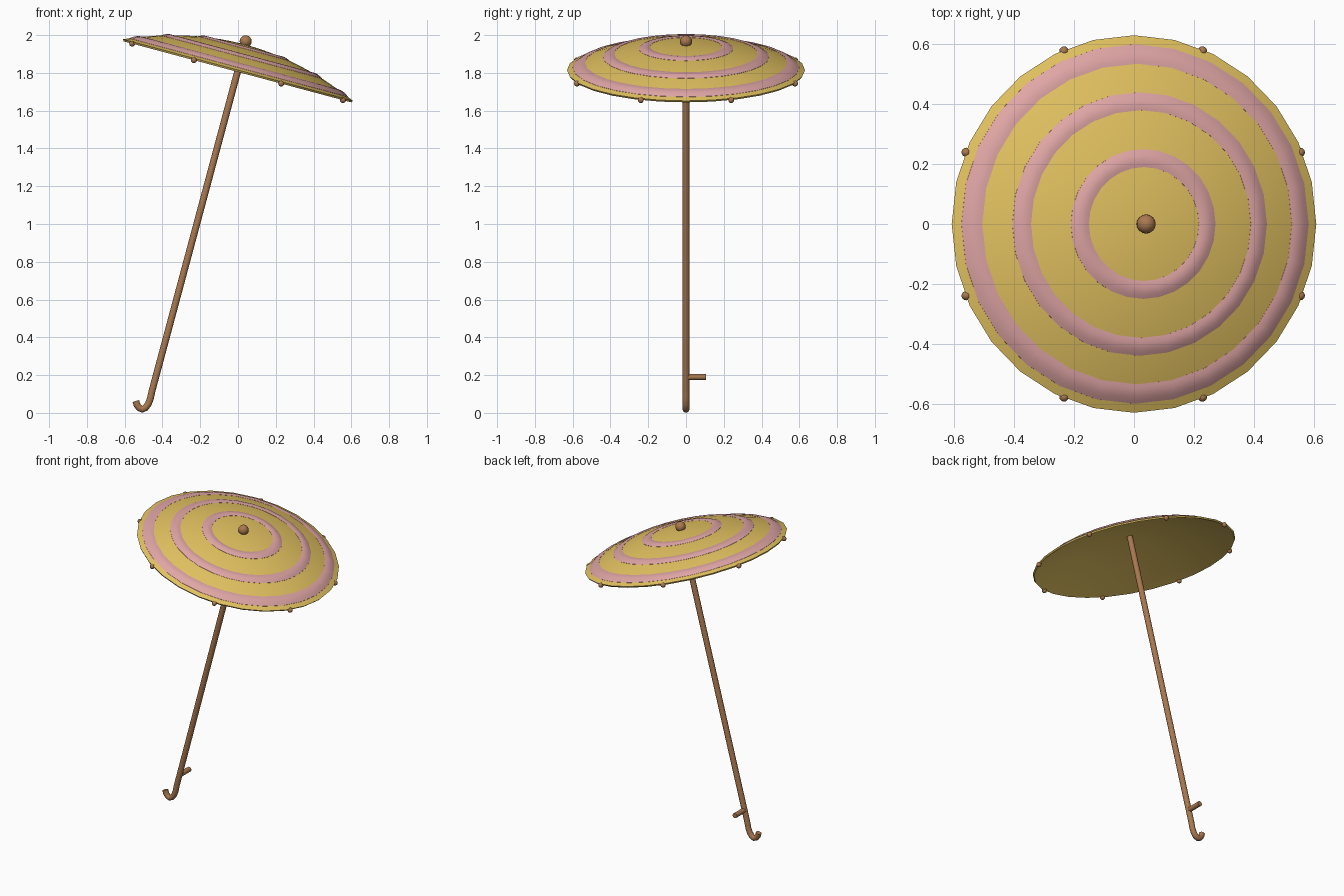
import bpy, bmesh
from math import sin, cos, pi, radians
from mathutils import Matrix, Vector

if "Cube" in bpy.data.objects:
    bpy.data.objects.remove(bpy.data.objects["Cube"])

SIDES = 28
R, H = 0.63, 0.14            # canopy radius and height
TILT = Matrix.Translation((0, 0, 1.815)) @ Matrix.Rotation(radians(15), 4, 'Y')


def material(name, rgb):
    m = bpy.data.materials.new(name)
    m.diffuse_color = (*rgb, 1)
    m.use_nodes = True
    m.node_tree.nodes["Principled BSDF"].inputs["Base Color"].default_value = m.diffuse_color
    return m


yellow = material("yellow cloth", (0.78, 0.55, 0.12))
pink = material("pink cloth", (0.75, 0.38, 0.38))
wood = material("wood", (0.40, 0.19, 0.08))


def finish(bm, name, mat, matrix=TILT, angle=40):
    bmesh.ops.remove_doubles(bm, verts=bm.verts, dist=1e-5)
    bmesh.ops.recalc_face_normals(bm, faces=bm.faces)
    bm.transform(matrix)
    me = bpy.data.meshes.new(name)
    bm.to_mesh(me)
    bm.free()
    me.materials.append(mat)
    ob = bpy.data.objects.new(name, me)
    bpy.context.collection.objects.link(ob)
    bpy.ops.object.select_all(action='DESELECT')
    ob.select_set(True)
    bpy.context.view_layer.objects.active = ob
    bpy.ops.object.shade_smooth_by_angle(angle=radians(angle))
    return ob


def lathe(name, profile, mat, closed):
    bm = bmesh.new()
    vs = [bm.verts.new((r, 0, z)) for r, z in profile]
    pairs = list(zip(vs, vs[1:])) + ([(vs[-1], vs[0])] if closed else [])
    edges = [bm.edges.new(p) for p in pairs]
    bmesh.ops.spin(bm, geom=vs + edges, cent=(0, 0, 0), axis=(0, 0, 1),
                   angle=2 * pi, steps=SIDES, use_duplicate=False)
    return finish(bm, name, mat)


def rod(name, start, end, radius, matrix):
    a, b = Vector(start), Vector(end)
    bm = bmesh.new()
    place = Matrix.Translation((a + b) / 2) @ (b - a).to_track_quat('Z', 'Y').to_matrix().to_4x4()
    bmesh.ops.create_cone(bm, cap_ends=True, segments=16, radius1=radius,
                          radius2=radius, depth=(b - a).length, matrix=place)
    return finish(bm, name, wood, matrix)


def ball(name, centre, radius):
    bm = bmesh.new()
    bmesh.ops.create_uvsphere(bm, u_segments=16, v_segments=10, radius=radius,
                              matrix=Matrix.Translation(centre))
    return finish(bm, name, wood)


def dome(r):
    return H * (1 - (r / R) ** 2)


# canopy: thin hollow dome
n = 14
outer = [(R * i / n, dome(R * i / n)) for i in range(n + 1)]
inner = [(r * 0.99, z - 0.01) for r, z in reversed(outer)]
lathe("canopy", outer + inner, yellow, False)

# pink bands, slightly raised above the cloth
for i, (r0, r1) in enumerate([(0.19, 0.25), (0.38, 0.44), (0.535, 0.60)]):
    top = []
    for k in range(7):
        r = r0 + (r1 - r0) * k / 6
        top.append((r, dome(r) + 0.001 + 0.006 * sin(pi * k / 6)))
    under = [(r1, dome(r1) - 0.004), (r0, dome(r0) - 0.004)]
    lathe(f"canopy_band_{i + 1}", top + under, pink, True)

# top knob and rim beads
ball("top_knob", (0, 0, 0.157), 0.032)
for i in range(8):
    a = radians(22.5 + 45 * i)
    ball(f"rim_bead_{i + 1}", (0.625 * cos(a), 0.625 * sin(a), -0.010), 0.0155)

# shaft and side peg
rod("shaft", (0, 0, -1.768), (0, 0, 0.14), 0.018, TILT)
rod("side_peg", (-0.436, 0, 0.19), (-0.436, 0.105, 0.19), 0.016, Matrix())

# hooked handle: tube swept along a short path
path = [(-0.457, 0.108), (-0.464, 0.075), (-0.475, 0.047), (-0.490, 0.027),
        (-0.507, 0.019), (-0.523, 0.026), (-0.535, 0.043), (-0.541, 0.063)]
bm = bmesh.new()
rings = []
for i, (x, z) in enumerate(path):
    x0, z0 = path[max(i - 1, 0)]
    x1, z1 = path[min(i + 1, len(path) - 1)]
    side = Vector((z1 - z0, 0, x0 - x1)).normalized()
    rings.append([bm.verts.new(Vector((x, 0, z)) + 0.018 * (side * cos(t) + Vector((0, sin(t), 0))))
                  for t in (2 * pi * k / 16 for k in range(16))])
for a, b in zip(rings, rings[1:]):
    for k in range(16):
        j = (k + 1) % 16
        bm.faces.new((a[k], a[j], b[j], b[k]))
bm.faces.new(rings[0])
bm.faces.new(rings[-1])
finish(bm, "hook_handle", wood, Matrix(), 50)
